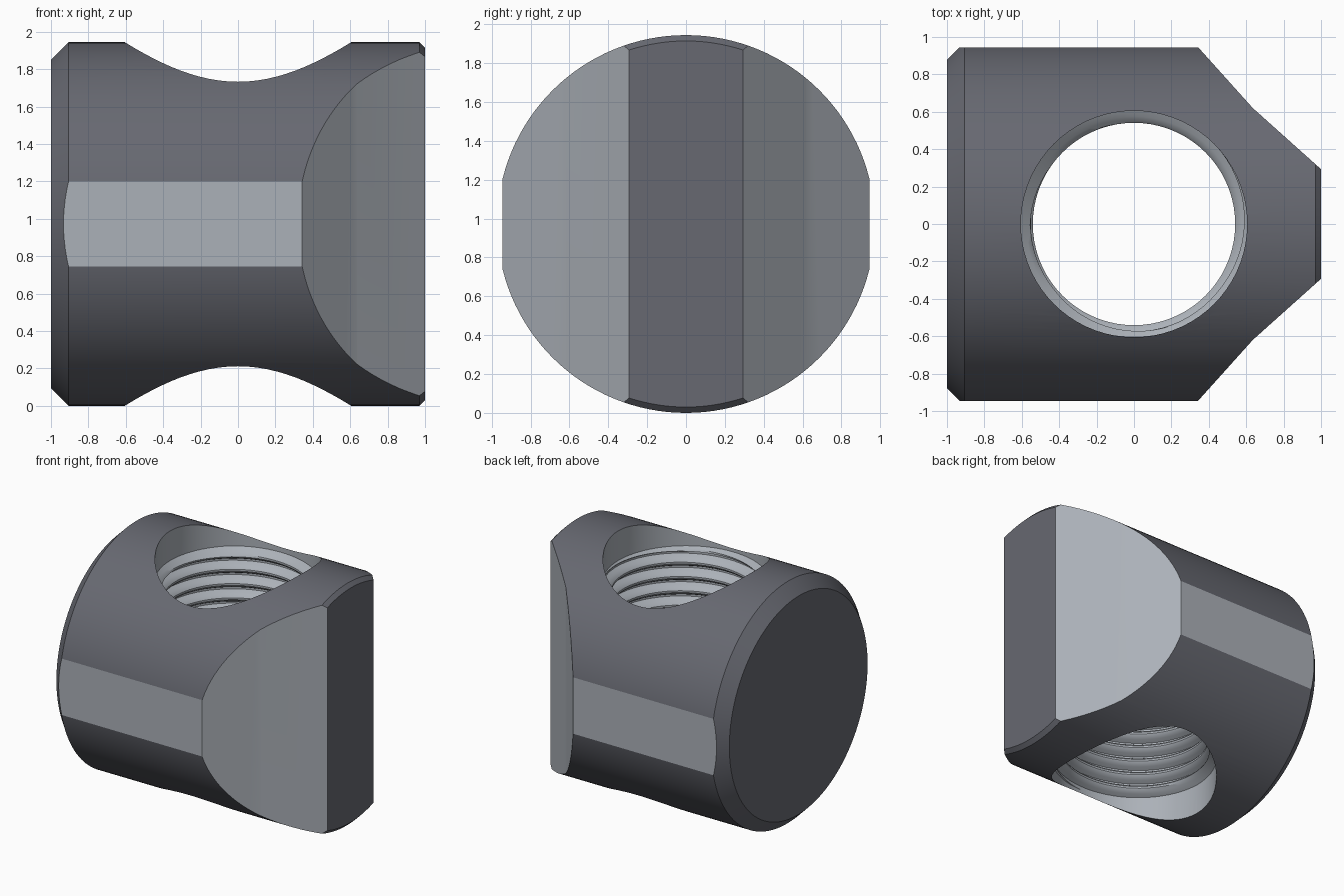
import bpy, bmesh
from math import sin, cos, pi

if "Cube" in bpy.data.objects:
    bpy.data.objects.remove(bpy.data.objects["Cube"])

R = 0.972          # body radius, also the height of its axis


def make_material(name, colour):
    mat = bpy.data.materials.new(name)
    mat.diffuse_color = (*colour, 1)
    mat.use_nodes = True
    mat.node_tree.nodes["Principled BSDF"].inputs["Base Color"].default_value = mat.diffuse_color
    return mat


MATERIALS = [make_material("dark_steel", (0.135, 0.14, 0.165)),
             make_material("machined_steel", (0.41, 0.44, 0.48))]


# All meshes share the two materials; cutters leave machined faces
def make_object(name, bm, slot):
    bmesh.ops.remove_doubles(bm, verts=bm.verts, dist=1e-5)
    bmesh.ops.recalc_face_normals(bm, faces=bm.faces)
    for f in bm.faces:
        f.material_index = slot
    mesh = bpy.data.meshes.new(name)
    bm.to_mesh(mesh)
    bm.free()
    for mat in MATERIALS:
        mesh.materials.append(mat)
    ob = bpy.data.objects.new(name, mesh)
    bpy.context.collection.objects.link(ob)
    return ob


def apply_boolean(ob, cutter, operation):
    mod = ob.modifiers.new("cut", 'BOOLEAN')
    mod.operation = operation
    mod.solver = 'EXACT'
    mod.object = cutter
    cutter.hide_render = True
    bpy.context.view_layer.objects.active = ob
    bpy.ops.object.modifier_apply(modifier=mod.name)
    bpy.data.objects.remove(cutter)


# Round body lying along x, chamfered at both ends
def round_body(sides=128):
    bm = bmesh.new()
    rings = []
    for x, r in [(-1, 0.878), (-0.906, R), (0.97, R), (1, 0.942)]:
        rings.append([bm.verts.new((x, r * cos(2 * pi * i / sides),
                                    R + r * sin(2 * pi * i / sides)))
                      for i in range(sides)])
    for a, b in zip(rings, rings[1:]):
        for i in range(sides):
            k = (i + 1) % sides
            bm.faces.new((a[i], a[k], b[k], b[i]))
    bm.faces.new(rings[0])
    bm.faces.new(rings[-1])
    return make_object("barrel_nut_body", bm, 0)


# Plan outline giving the side flats and the tapered nose
def outline_prism():
    half = [(-1.1, 0.945), (0.343, 0.945), (0.635, 0.62),
            (1.0, 0.293), (1.1, 0.204)]
    outline = half + [(x, -y) for x, y in reversed(half)]
    bm = bmesh.new()
    low = [bm.verts.new((x, y, -0.2)) for x, y in outline]
    high = [bm.verts.new((x, y, 2.2)) for x, y in outline]
    bm.faces.new(low)
    bm.faces.new(high)
    for i in range(len(low)):
        k = (i + 1) % len(low)
        bm.faces.new((low[i], low[k], high[k], high[i]))
    return make_object("outline_cutter", bm, 1)


# Helical threaded hole with a lead-in cone and counterbore at each end
def thread_cutter(sides=72):
    profile = [0.605, 0.575, 0.552, 0.541, 0.541, 0.552, 0.575, 0.605]
    pitch, bore, z_low, z_high = 0.115, 0.605, 0.24, 1.705
    n = len(profile)
    rows = n * (int((z_high - z_low) / pitch) + 4)
    bm = bmesh.new()

    def vert(j, r, z):
        a = 2 * pi * j / sides
        return bm.verts.new((r * cos(a), r * sin(a), z))

    grid = []
    for j in range(sides):
        column = [vert(j, bore, -0.2)]
        for i in range(rows):
            z = z_low + pitch * (i / n - 1.5 + j / sides)
            z = min(max(z, z_low), z_high)
            lead = bore - 1.2 * min(z - z_low, z_high - z)
            column.append(vert(j, max(profile[i % n], lead), z))
        column.append(vert(j, bore, 2.2))
        grid.append(column)
    last = rows + 1
    for j in range(sides):
        wrap = j == sides - 1
        a, b = grid[j], grid[(j + 1) % sides]

        # crossing the seam moves up by one pitch
        def partner(i):
            return b[min(i + n, rows)] if wrap and 0 < i < last else b[i]

        for i in range(last):
            loop = []
            for v in (a[i], partner(i), partner(i + 1), a[i + 1]):
                if v not in loop:
                    loop.append(v)
            if len(loop) > 2:
                bm.faces.new(loop)
    bm.faces.new([c[0] for c in grid])
    bm.faces.new([c[-1] for c in grid])
    return make_object("thread_cutter", bm, 1)


body = round_body()
apply_boolean(body, outline_prism(), 'INTERSECT')
apply_boolean(body, thread_cutter(), 'DIFFERENCE')

body.select_set(True)
bpy.context.view_layer.objects.active = body
bpy.ops.object.shade_smooth_by_angle(angle=pi / 7)

# Keep the two side flats crisp
for p in body.data.polygons:
    if p.material_index == 1 and abs(p.center.y) > 0.94:
        p.use_smooth = False
        for k in p.edge_keys:
            body.data.edges[body.data.edge_keys.index(k)].use_edge_sharp = True
